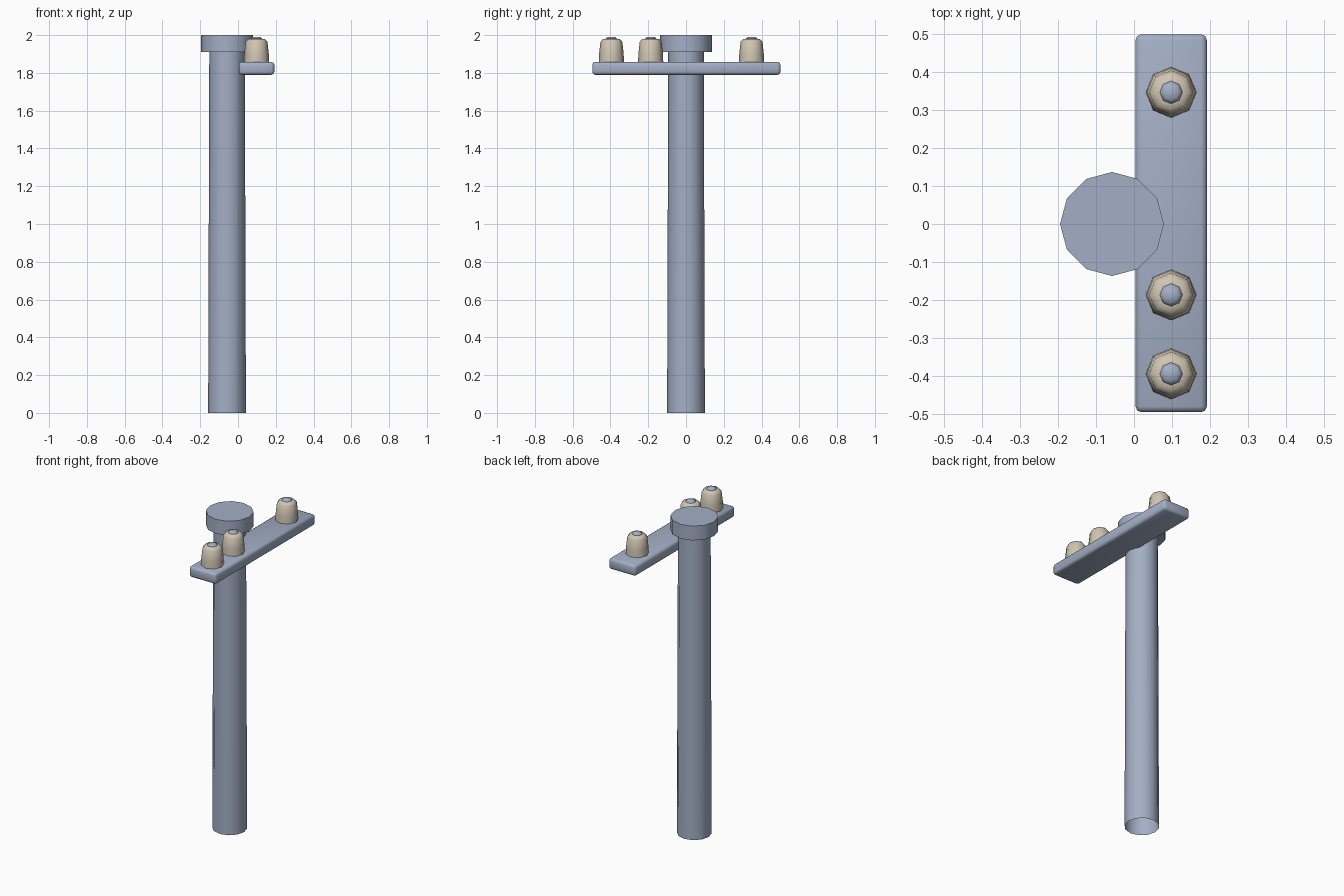
import bpy, bmesh, math

if "Cube" in bpy.data.objects:
    bpy.data.objects.remove(bpy.data.objects["Cube"])


def material(name, rgb):
    m = bpy.data.materials.new(name)
    m.diffuse_color = (*rgb, 1)
    m.use_nodes = True
    m.node_tree.nodes["Principled BSDF"].inputs["Base Color"].default_value = m.diffuse_color
    return m


STEEL = material("blue grey metal", (0.37, 0.43, 0.56))
CERAMIC = material("beige ceramic", (0.63, 0.56, 0.45))


def finish(bm, name, mat, angle):
    bmesh.ops.recalc_face_normals(bm, faces=bm.faces[:])
    me = bpy.data.meshes.new(name)
    bm.to_mesh(me)
    bm.free()
    me.materials.append(mat)
    ob = bpy.data.objects.new(name, me)
    bpy.context.collection.objects.link(ob)
    bpy.ops.object.select_all(action='DESELECT')
    ob.select_set(True)
    bpy.context.view_layer.objects.active = ob
    bpy.ops.object.shade_smooth_by_angle(angle=math.radians(angle))
    return ob


def lathe(name, profile, sides, x, y, mat, angle=50, close_top=False):
    """Spin (radius, z) rings around a vertical axis; the bottom is open."""
    bm = bmesh.new()
    rings = []
    for r, z in profile:
        rings.append([bm.verts.new((x + r * math.cos(2 * math.pi * i / sides),
                                    y + r * math.sin(2 * math.pi * i / sides), z))
                      for i in range(sides)])
    for a, b in zip(rings, rings[1:]):
        for i in range(sides):
            j = (i + 1) % sides
            bm.faces.new((a[i], a[j], b[j], b[i]))
    if close_top:
        bm.faces.new(rings[-1])
    return finish(bm, name, mat, angle)


# Hollow pole with its wider head, one continuous shell
lathe("pole", [(0.1, 0), (0.094, 1.91), (0.137, 1.91), (0.137, 2.0)],
      12, -0.058, 0, STEEL, close_top=True)

# Crossarm with softened edges
bm = bmesh.new()
bmesh.ops.create_cube(bm, size=1)
for v in bm.verts:
    v.co = (0.098 + v.co.x * 0.188, v.co.y * 0.996 + 0.002, 1.824 + v.co.z * 0.068)
bmesh.ops.bevel(bm, geom=bm.edges[:], offset=0.015, segments=2, profile=0.5,
                affect='EDGES')
finish(bm, "crossarm", STEEL, 80)

# Insulators with metal pin tips
for n, y in enumerate((-0.395, -0.187, 0.347), 1):
    lathe(f"insulator_{n}", [(0.067, 1.853), (0.065, 1.90), (0.058, 1.964),
                             (0.045, 1.979), (0.028, 1.981)],
          8, 0.098, y, CERAMIC, 80)
    lathe(f"insulator_pin_{n}", [(0.03, 1.94), (0.03, 1.982), (0.019, 1.991)],
          8, 0.098, y, STEEL, 80, close_top=True)
